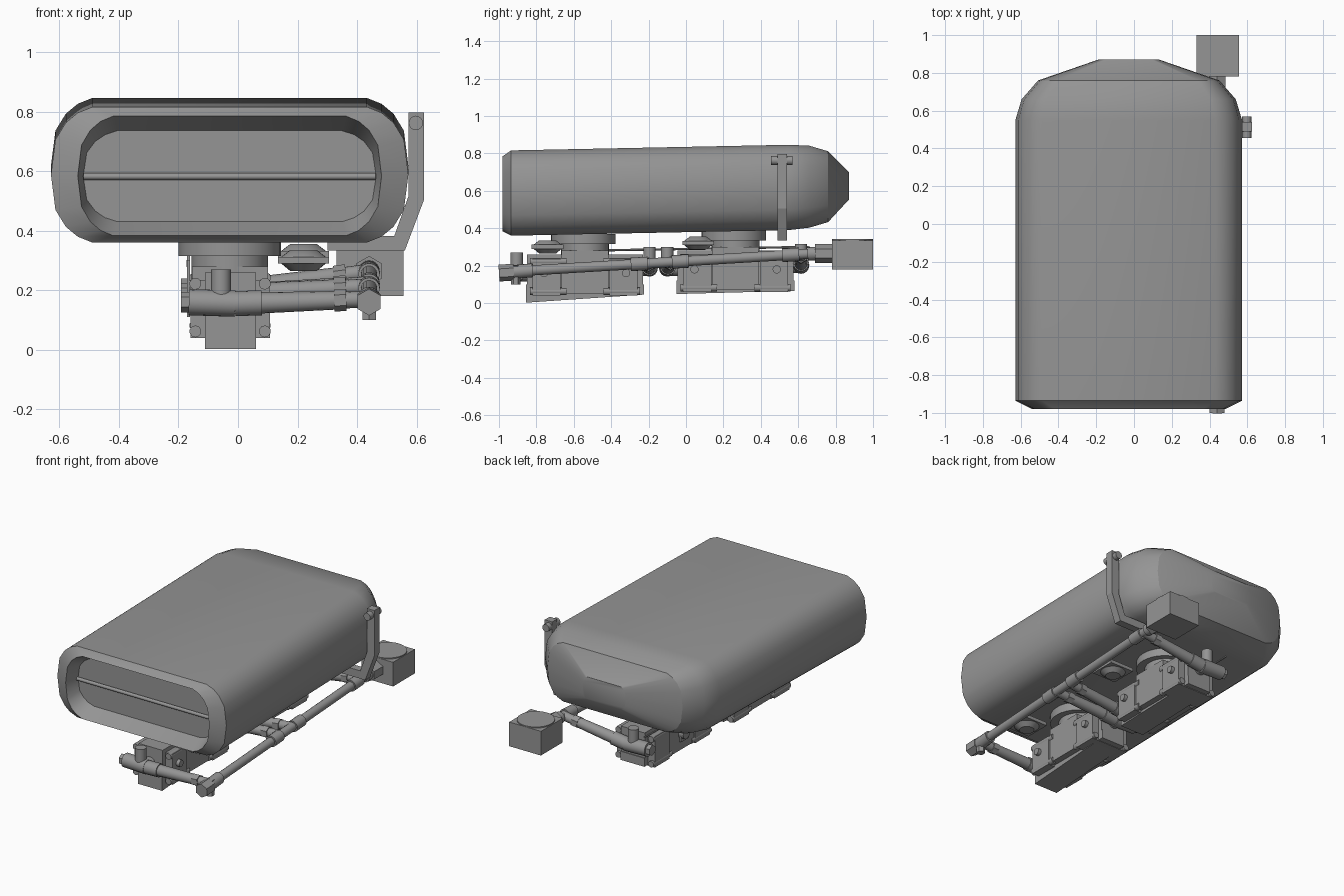
import bpy, bmesh, math
from mathutils import Vector

if "Cube" in bpy.data.objects:
    bpy.data.objects.remove(bpy.data.objects["Cube"])

GREY = (0.3, 0.3, 0.3, 1)
metal = bpy.data.materials.new("cast grey")
metal.use_nodes = True
metal.diffuse_color = GREY
metal.node_tree.nodes["Principled BSDF"].inputs["Base Color"].default_value = GREY


def finish(bm, name, smooth=None):
    bmesh.ops.recalc_face_normals(bm, faces=bm.faces)
    mesh = bpy.data.meshes.new(name)
    bm.to_mesh(mesh)
    bm.free()
    mesh.materials.append(metal)
    ob = bpy.data.objects.new(name, mesh)
    bpy.context.collection.objects.link(ob)
    if smooth:
        bpy.ops.object.select_all(action='DESELECT')
        ob.select_set(True)
        bpy.context.view_layer.objects.active = ob
        bpy.ops.object.shade_smooth_by_angle(angle=math.radians(smooth))
    return ob


def box(name, x, y, z):
    bm = bmesh.new()
    bmesh.ops.create_cube(bm, size=1)
    for v in bm.verts:
        v.co = [(a + b) / 2 + c * (b - a) for (a, b), c in zip((x, y, z), v.co)]
    return finish(bm, name)


def rod(name, a, b, r, r2=None, sides=16):
    a, b = Vector(a), Vector(b)
    bm = bmesh.new()
    bmesh.ops.create_cone(bm, cap_ends=True, segments=sides, radius1=r,
                          radius2=r2 or r, depth=(b - a).length)
    turn = (b - a).to_track_quat('Z', 'Y')
    for v in bm.verts:
        v.co = turn @ v.co + (a + b) / 2
    return finish(bm, name, 40 if sides > 8 else None)


# Scoop shell: one rounded outline lofted from the inner blades, over the lip, to the tail
CX = -0.028
quarter = [(0.46, 0.228), (0.51, 0.208), (0.55, 0.175), (0.585, 0.118), (0.6, 0)]
right = quarter + [(x, -z) for x, z in quarter[-2::-1]]
outline = right + [(-x, -z) for x, z in right[:1]]
outline = right + [(-x, z) for x, z in reversed(right)]
stations = [(-0.88, 0.82, 0.67, 0.583), (-0.98, 0.85, 0.88, 0.584),
            (-0.935, 1, 1, 0.588), (0.55, 1, 1, 0.618), (0.66, 0.945, 0.96, 0.622),
            (0.76, 0.8, 0.83, 0.622), (0.872, 0.26, 0.32, 0.627)]
bm = bmesh.new()
rings = [[bm.verts.new((CX + x * sx, y, cz + z * sz)) for x, z in outline]
         for y, sx, sz, cz in stations]
n = len(outline)
for r0, r1 in zip(rings, rings[1:]):
    for i in range(n):
        bm.faces.new((r0[i], r0[(i + 1) % n], r1[(i + 1) % n], r1[i]))
bm.faces.new(rings[0])
bm.faces.new(rings[-1])
finish(bm, "scoop_shell", 28)
rod("blade_shaft", (CX - 0.49, -0.89, 0.582), (CX + 0.49, -0.89, 0.582), 0.011)

# Two carburettors, the rear one a little higher
for tag, cy, dz in (("front", -0.54, 0), ("rear", 0.265, 0.02)):
    rod(tag + "_scoop_flange", (CX, cy - 0.01, 0.315 + dz), (CX, cy - 0.01, 0.37 + dz), 0.172, sides=32)
    rod(tag + "_carb_neck", (CX, cy, 0.2 + dz), (CX, cy, 0.33 + dz), 0.128, sides=32)
    box(tag + "_carb_core", (-0.155, 0.1), (cy - 0.125, cy + 0.125), (0.05 + dz, 0.28 + dz))
    base = box(tag + "_carb_base", (-0.11, 0.06), (cy - 0.315, cy + 0.315), (dz, 0.1 + dz))
    for v in base.data.vertices:            # sloping underside
        if v.co.z < 0.06:
            v.co.z = 0.045 + dz if v.co.y > cy else 0.002 + dz * 2.3
    for s in (-1, 1):
        ys = sorted((cy + s * 0.12, cy + s * 0.31))
        box(tag + "_float_bowl", (-0.11, 0.06), ys, (0.06 + dz, 0.26 + dz))
        ys = sorted((cy + s * 0.13, cy + s * 0.28))
        box(tag + "_bowl_flange", (-0.16, 0.108), ys, (0.04 + dz, 0.235 + dz))
        rod(tag + "_sight_plug", (0.1, cy + s * 0.22, 0.16 + dz), (0.13, cy + s * 0.22, 0.16 + dz), 0.022)
        for x in (-0.143, 0.09):
            for z in (0.062, 0.222):
                rod(tag + "_bowl_screw", (x, cy + s * 0.1, z + dz), (x, cy + s * 0.295, z + dz), 0.02, sides=10)
    # throttle levers on the far side, round vent plate on the near side
    box(tag + "_throttle_lever", (-0.172, -0.162), (cy - 0.05, cy + 0.03), (0.11 + dz, 0.3 + dz))
    rod(tag + "_throttle_pivot", (-0.19, cy, 0.16 + dz), (-0.15, cy, 0.16 + dz), 0.035)
    vy = cy - 0.2
    box(tag + "_vent_plate", (0.135, 0.305), (vy - 0.085, vy + 0.085), (0.29 + dz, 0.312 + dz))
    rod(tag + "_vent_cone", (0.22, vy, 0.312 + dz), (0.22, vy, 0.335 + dz), 0.075, 0.045, 24)
    rod(tag + "_vent_cup", (0.22, vy, 0.265 + dz), (0.22, vy, 0.29 + dz), 0.045, 0.075, 24)
rod("throttle_link", (-0.167, -0.55, 0.28), (-0.167, 0.66, 0.3), 0.006, sides=8)


# Fuel rail and its branches
def rail_z(y):
    return 0.17 + (y + 0.9) * 0.06


RX = 0.44
rod("fuel_rail", (RX, -0.9, rail_z(-0.9)), (RX, 0.74, rail_z(0.74)), 0.027)
rod("rail_end_nut", (RX, -1.0, 0.16), (RX, -0.92, 0.165), 0.045, sides=6)
rod("rail_end_collar", (RX, -0.93, 0.165), (RX, -0.82, 0.175), 0.037)
rod("rail_end_spur", (RX, -0.91, 0.2), (RX, -0.91, 0.1), 0.026, sides=6)
for y in (-0.25, -0.03, 0.56):
    rod("rail_collar", (RX, y - 0.045, rail_z(y - 0.045)), (RX, y + 0.045, rail_z(y + 0.045)), 0.036)

for y, ry, z in ((-0.905, -0.905, 0.155), (-0.195, -0.2, 0.185),
                 (-0.1, -0.08, 0.185), (0.615, 0.615, 0.2)):
    start, end = Vector((RX, ry, rail_z(ry))), Vector((-0.01, y, z))
    rod("branch_tee", start, start.lerp(end, 0.2), 0.028)
    rod("branch_nut", start.lerp(end, 0.17), start.lerp(end, 0.26), 0.037, sides=6)
    rod("branch_hose", start.lerp(end, 0.25), start.lerp(end, 0.85), 0.031, 0.036)
    rod("branch_collar", start.lerp(end, 0.8), end, 0.042)
    rod("inlet_barrel", end, (-0.165, y, z + 0.005), 0.044)
    rod("inlet_cap", (-0.165, y, z + 0.005), (-0.192, y, z + 0.005), 0.034, sides=6)
    rod("inlet_nipple", (-0.057, y, z + 0.03), (-0.057, y, z + 0.115), 0.033)
    rod("inlet_spigot", (-0.03, y, z), (-0.03, y + (0.09 if y in (-0.905, -0.1) else -0.09), z), 0.04)

# Pump at the rear
box("pump_block", (0.33, 0.555), (0.78, 1.0), (0.18, 0.335))
rod("pump_lid", (0.443, 0.89, 0.33), (0.443, 0.89, 0.342), 0.11, sides=32)
rod("pump_nut", (RX, 0.69, 0.265), (RX, 0.79, 0.265), 0.05, sides=6)
rod("pump_collar", (RX, 0.65, 0.262), (RX, 0.71, 0.265), 0.036)

# Bent lever beside the scoop, swept as a flat profile
lever = [(0.3, 0.333), (0.56, 0.333), (0.625, 0.505), (0.625, 0.797),
         (0.572, 0.797), (0.572, 0.515), (0.525, 0.383), (0.3, 0.383)]
bm = bmesh.new()
face = bm.faces.new([bm.verts.new((x, 0.49, z)) for x, z in lever])
extruded = bmesh.ops.extrude_face_region(bm, geom=[face])["geom"]
bmesh.ops.translate(bm, vec=(0, 0.05, 0), verts=[g for g in extruded if isinstance(g, bmesh.types.BMVert)])
finish(bm, "side_lever")
rod("lever_pin", (0.597, 0.455, 0.762), (0.597, 0.57, 0.762), 0.024)
